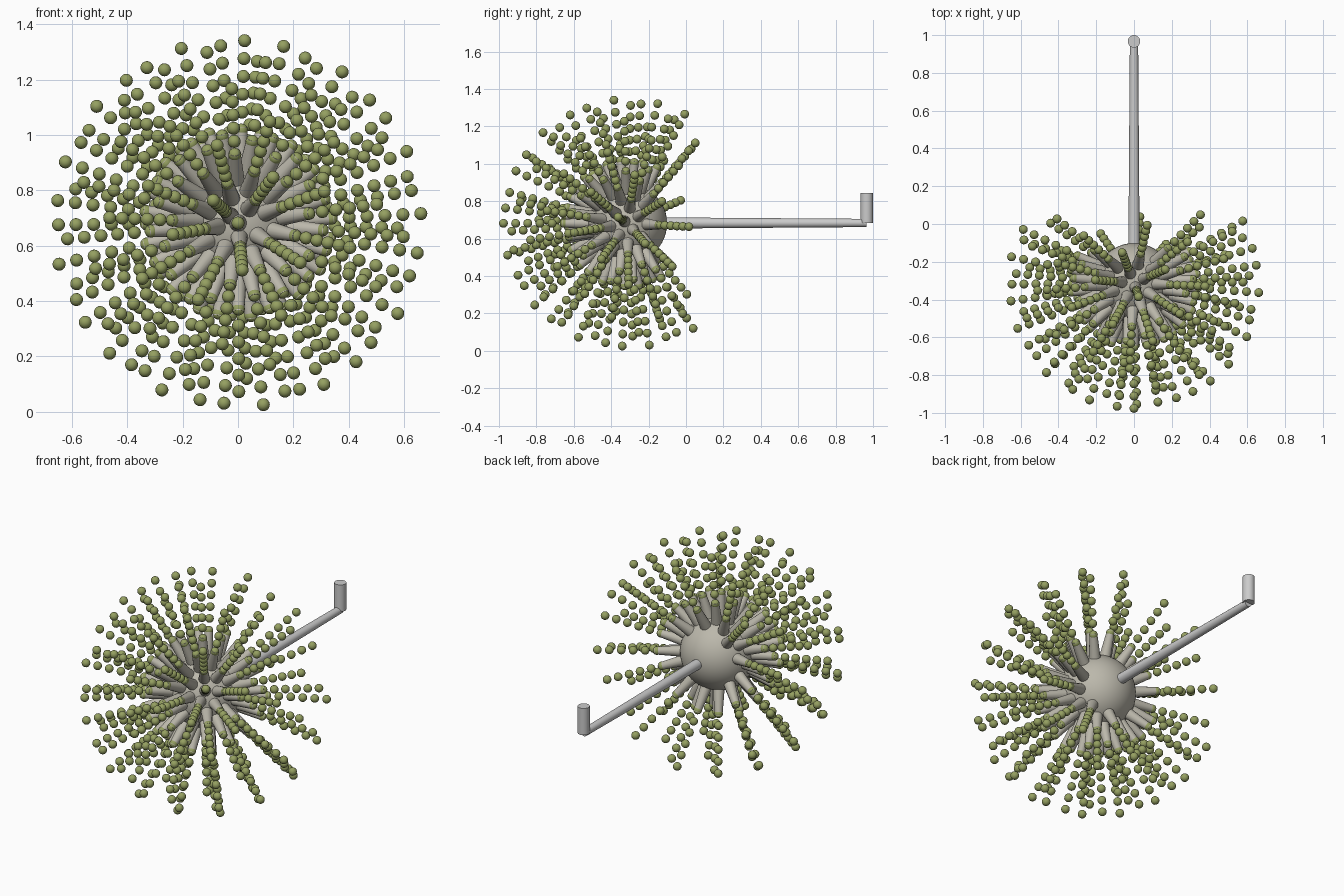
import bpy, bmesh, math
from mathutils import Vector, Matrix

if "Cube" in bpy.data.objects:
    bpy.data.objects.remove(bpy.data.objects["Cube"])

CENTRE = Vector((0, -0.313, 0.682))
COUNT = 120                      # points on the full spiral sphere
GOLDEN = math.pi * (3 - math.sqrt(5))


def material(name, rgb):
    m = bpy.data.materials.new(name)
    m.diffuse_color = (*rgb, 1)
    m.use_nodes = True
    m.node_tree.nodes["Principled BSDF"].inputs["Base Color"].default_value = m.diffuse_color
    return m


metal = material("warm_grey", (0.50, 0.48, 0.41))
green = material("olive", (0.30, 0.35, 0.12))


def finish(bm, name, mat=None):
    """Turn a bmesh into a smooth mesh with sharp edges kept."""
    for f in bm.faces:
        f.smooth = True
    for e in bm.edges:
        e.smooth = not (e.is_manifold and e.calc_face_angle(0) > math.radians(40))
    mesh = bpy.data.meshes.new(name)
    bm.to_mesh(mesh)
    bm.free()
    if mat:
        mesh.materials.append(mat)
    return mesh


def place(mesh, name, matrix=Matrix()):
    ob = bpy.data.objects.new(name, mesh)
    bpy.context.collection.objects.link(ob)
    ob.matrix_world = matrix
    return ob


def tube(name, z0, z1, r0, r1, mat=None, sides=20):
    """Tapered cylinder along z."""
    bm = bmesh.new()
    bmesh.ops.create_cone(bm, cap_ends=True, segments=sides, radius1=r0, radius2=r1,
                          depth=z1 - z0, matrix=Matrix.Translation((0, 0, (z0 + z1) / 2)))
    return finish(bm, name, mat)


# central ball
bm = bmesh.new()
bmesh.ops.create_uvsphere(bm, u_segments=48, v_segments=24, radius=0.212)
place(finish(bm, "core", metal), "core", Matrix.Translation(CENTRE))

# arm reaching back and upright stub at its end
to_back = Vector((0, 1, 0)).to_track_quat('Z', 'Y').to_matrix().to_4x4()
place(tube("arm", 0.15, 1.277, 0.030, 0.022), "arm",
      Matrix.Translation(CENTRE + Vector((0, 0, 0.002))) @ to_back)
place(tube("upright_stub", 0.685, 0.845, 0.033, 0.033, sides=32), "upright_stub",
      Matrix.Translation((0, 0.967, 0)))

# shared meshes for one spoke and its row of beads, both along z
spoke = tube("spoke", 0.17, 0.35, 0.034, 0.021, metal, 16)
bm = bmesh.new()
for k in range(6):
    bmesh.ops.create_uvsphere(bm, u_segments=16, v_segments=10, radius=0.0235,
                              matrix=Matrix.Translation((0, 0, 0.663 - 0.065 * k)))
beads = finish(bm, "beads", green)

# spokes on a golden-angle spiral, leaving the back cap free
for i in range(COUNT):
    y = -1 + 2 * i / (COUNT - 1)
    if y > 0.55:
        break
    r = math.sqrt(max(0, 1 - y * y))
    d = Vector((r * math.cos(i * GOLDEN), y, r * math.sin(i * GOLDEN)))
    m = Matrix.Translation(CENTRE) @ d.to_track_quat('Z', 'Y').to_matrix().to_4x4()
    place(spoke, f"spoke_{i}", m)
    place(beads, f"bead_row_{i}", m)
